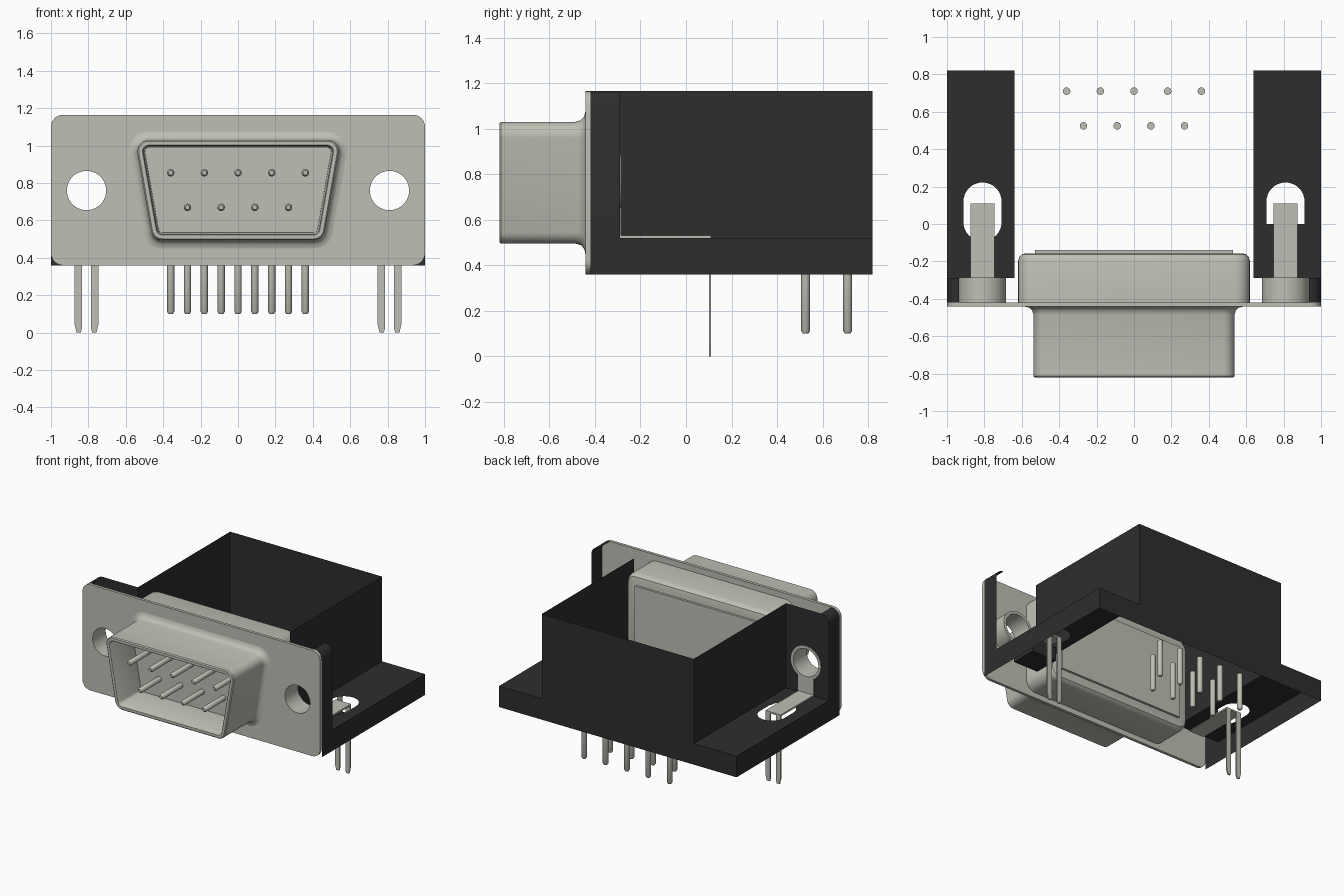
import bpy, bmesh, math
from mathutils import Matrix, Vector

cube = bpy.data.objects.get("Cube")
if cube:
    bpy.data.objects.remove(cube, do_unlink=True)


def material(name, colour, rough):
    m = bpy.data.materials.new(name)
    m.use_nodes = True
    m.diffuse_color = (*colour, 1)
    bsdf = m.node_tree.nodes["Principled BSDF"]
    bsdf.inputs["Base Color"].default_value = (*colour, 1)
    bsdf.inputs["Roughness"].default_value = rough
    return m


METAL = material("warm grey metal", (0.52, 0.52, 0.46), 0.5)
BLACK = material("black plastic", (0.027, 0.027, 0.027), 0.6)
made = []


def add(name, mesh, mat):
    mesh.materials.clear()
    mesh.materials.append(mat)
    ob = bpy.data.objects.new(name, mesh)
    bpy.context.collection.objects.link(ob)
    made.append(ob)
    return ob


def from_bm(name, bm, mat):
    bmesh.ops.recalc_face_normals(bm, faces=bm.faces)
    mesh = bpy.data.meshes.new(name)
    bm.to_mesh(mesh)
    bm.free()
    return add(name, mesh, mat)


def faces(name, polys, mat):
    """Open sheet made of flat polygons."""
    bm = bmesh.new()
    for p in polys:
        bm.faces.new([bm.verts.new(c) for c in p])
    bmesh.ops.remove_doubles(bm, verts=bm.verts, dist=1e-5)
    return from_bm(name, bm, mat)


def box(name, lo, hi, mat):
    bm = bmesh.new()
    lo, hi = Vector(lo), Vector(hi)
    size = hi - lo
    bmesh.ops.create_cube(bm, size=1, matrix=Matrix.Translation((lo + hi) / 2)
                          @ Matrix.Diagonal((*size, 1)))
    return from_bm(name, bm, mat)


def sheet(name, outlines, thick, matrix, mat):
    """Flat outline with holes, optionally thickened."""
    cu = bpy.data.curves.new(name, 'CURVE')
    cu.dimensions, cu.fill_mode, cu.extrude = '2D', 'BOTH', thick / 2
    for pts in outlines:
        s = cu.splines.new('POLY')
        s.points.add(len(pts) - 1)
        for q, (u, v) in zip(s.points, pts):
            q.co = (u, v, 0, 1)
        s.use_cyclic_u = True
    tmp = bpy.data.objects.new(name + "_curve", cu)
    bpy.context.collection.objects.link(tmp)
    deps = bpy.context.evaluated_depsgraph_get()
    mesh = bpy.data.meshes.new_from_object(tmp.evaluated_get(deps))
    bpy.data.objects.remove(tmp, do_unlink=True)
    mesh.transform(matrix)
    return add(name, mesh, mat)


def upright(y):
    """Places an outline (x, z) in a plane facing the front."""
    return Matrix.Translation((0, y, 0)) @ Matrix.Rotation(math.pi / 2, 4, 'X')


def arc(cx, cy, r, a0, a1, n):
    return [(cx + r * math.cos(math.radians(a0 + (a1 - a0) * i / n)),
             cy + r * math.sin(math.radians(a0 + (a1 - a0) * i / n))) for i in range(n + 1)]


def circle(cx, cy, r, n=40):
    return arc(cx, cy, r, 0, 360, n)[:-1]


def trapezoid(xt, zt, xb, zb, r, n=6):
    """Rounded trapezoid from its corner centres and corner radius."""
    s = math.degrees(math.atan2(xt - xb, zt - zb))
    return (arc(xt, zt, r, -s, 90, n) + arc(-xt, zt, r, 90, 180 + s, n)
            + arc(-xb, zb, r, 180 + s, 270, n) + arc(xb, zb, r, -90, -s, n))


def loft(name, centres, sections, mat):
    """Skins rounded outlines (radius, y), capping the last one."""
    bm = bmesh.new()
    rings = [[bm.verts.new((x, y, z)) for x, z in trapezoid(*centres, r)] for r, y in sections]
    for a, b in zip(rings, rings[1:]):
        for i in range(len(a)):
            j = (i + 1) % len(a)
            bm.faces.new((a[i], a[j], b[j], b[i]))
    bm.faces.new(rings[-1])
    return from_bm(name, bm, mat)


def pin(name, start, end, r):
    """Round pin with a chamfered tip at its end."""
    start, end = Vector(start), Vector(end)
    axis = (end - start).normalized()
    rot = axis.to_track_quat('Z', 'Y').to_matrix().to_4x4()
    bm = bmesh.new()
    rings = []
    length = (end - start).length
    for h, q in ((0, r), (length - 0.012, r), (length, r * 0.6)):
        rings.append([bm.verts.new(start + rot @ Vector((x, y, h))) for x, y in circle(0, 0, q, 16)])
    for a, b in zip(rings, rings[1:]):
        for i in range(16):
            bm.faces.new((a[i], a[(i + 1) % 16], b[(i + 1) % 16], b[i]))
    bm.faces.new(rings[0])
    bm.faces.new(rings[-1])
    return from_bm(name, bm, METAL)


LOW, STEP, TOP = 0.36, 0.52, 1.165      # housing heights
FRONT, REAR = -0.29, 0.82               # housing depth
HX, HZ = 0.81, 0.76                     # mounting hole

# Front plate with two mounting holes
sheet("front_plate", [trapezoid(0.935, TOP - 0.065, 0.935, LOW + 0.065, 0.065),
                      circle(-HX, HZ, 0.105), circle(HX, HZ, 0.105)], 0.022, upright(-0.431), METAL)

# Plug shroud with flared root, rolled lip and recessed floor
loft("plug_shroud", (0.478, 0.97, 0.405, 0.555),
     [(0.105, -0.442), (0.083, -0.447), (0.067, -0.462), (0.06, -0.485), (0.06, -0.813),
      (0.053, -0.82), (0.033, -0.82), (0.028, -0.813), (0.02, -0.56)], METAL)

# Rear shell behind the plate, with its raised panel
loft("rear_shell", (0.54, 1.04, 0.54, 0.48),
     [(0.08, -0.42), (0.08, -0.2), (0.074, -0.178), (0.06, -0.162), (0.038, -0.157)], METAL)
box("rear_panel", (-0.53, -0.16, 0.48), (0.53, -0.14, 1.04), METAL)

# Contact pins in front, solder pins below
for count, z, y in ((5, 0.855, 0.71), (4, 0.67, 0.525)):
    for i in range(count):
        x = (i - (count - 1) / 2) * 0.18
        pin(f"contact_pin_{count}_{i}", (x, -0.55, z), (x, -0.80, z), 0.02)
        pin(f"solder_pin_{count}_{i}", (x, y, 0.38), (x, y, 0.10), 0.02)

# Thin housing: stepped back wall
faces("housing_back", [[(-1, REAR, LOW), (1, REAR, LOW), (1, REAR, STEP), (0.64, REAR, STEP),
                        (0.64, REAR, TOP), (-0.64, REAR, TOP), (-0.64, REAR, STEP),
                        (-1, REAR, STEP)]], BLACK)

for s, side in ((-1, "right"), (1, "left")):
    def mx(pts):
        return [(s * x, y) for x, y in pts]

    # Housing side wall, ledge rim and ledge with slot
    x = s * 0.64
    faces(f"housing_side_{side}", [[(x, FRONT, STEP), (x, REAR, STEP), (x, REAR, TOP),
                                    (x, FRONT, TOP)]], BLACK)
    faces(f"ledge_rim_{side}", [[(s, -0.42, LOW), (s, REAR, LOW), (s, REAR, STEP),
                                 (s, -0.42, STEP)]], BLACK)
    slot = arc(HX, 0.12, 0.102, 0, 180, 16) + arc(HX, 0.01, 0.102, 180, 360, 16)
    sheet(f"ledge_{side}", [mx([(0.64, FRONT), (1, FRONT), (1, REAR), (0.64, REAR)]), mx(slot)],
          0, Matrix.Translation((0, 0, STEP)), BLACK)

    # Front side strip with a rounded top corner
    edge = mx([(1, STEP)] + arc(0.935, TOP - 0.065, 0.065, 0, 90, 8))
    faces(f"front_strip_{side}", [[(a[0], -0.42, a[1]), (b[0], -0.42, b[1]),
                                   (b[0], FRONT, b[1]), (a[0], FRONT, a[1])]
                                  for a, b in zip(edge, edge[1:])], BLACK)

    # Board lock: eyelet, bent strap and two tapered legs
    sheet(f"eyelet_{side}", [circle(s * HX, HZ, 0.126), circle(s * HX, HZ, 0.105)],
          0.135, upright(-0.3525), METAL)
    xa, xb = sorted((s * 0.745, s * 0.875))
    box(f"strap_upright_{side}", (xa, -0.297, 0.518), (xb, -0.285, 0.655), METAL)
    box(f"strap_flat_{side}", (xa, -0.29, 0.518), (xb, 0.11, 0.53), METAL)
    for k in (-1, 1):
        leg = [(HX + k * u, z) for u, z in
               ((0.025, 0.525), (0.065, 0.525), (0.065, 0.05), (0.053, 0), (0.03, 0), (0.025, 0.02))]
        sheet(f"lock_leg_{side}_{'inner' if k < 0 else 'outer'}", [mx(leg)], 0.01,
              upright(0.105), METAL)

# Closed corner wall on one side, filler block under the other ledge
corner = [(0.64, STEP), (1, STEP)] + arc(0.935, TOP - 0.065, 0.065, 0, 90, 8) + [(0.64, TOP)]
sheet("corner_wall_right", [[(-x, z) for x, z in corner], circle(-HX, HZ, 0.125)],
      0, upright(FRONT), BLACK)
box("ledge_block_left", (0.705, -0.2, 0.41), (0.915, 0.0, 0.515), BLACK)

# Smooth the round parts, keep edges sharp
bpy.ops.object.select_all(action='DESELECT')
for ob in made:
    ob.select_set(True)
bpy.context.view_layer.objects.active = made[0]
bpy.ops.object.shade_smooth_by_angle(angle=math.radians(35))
